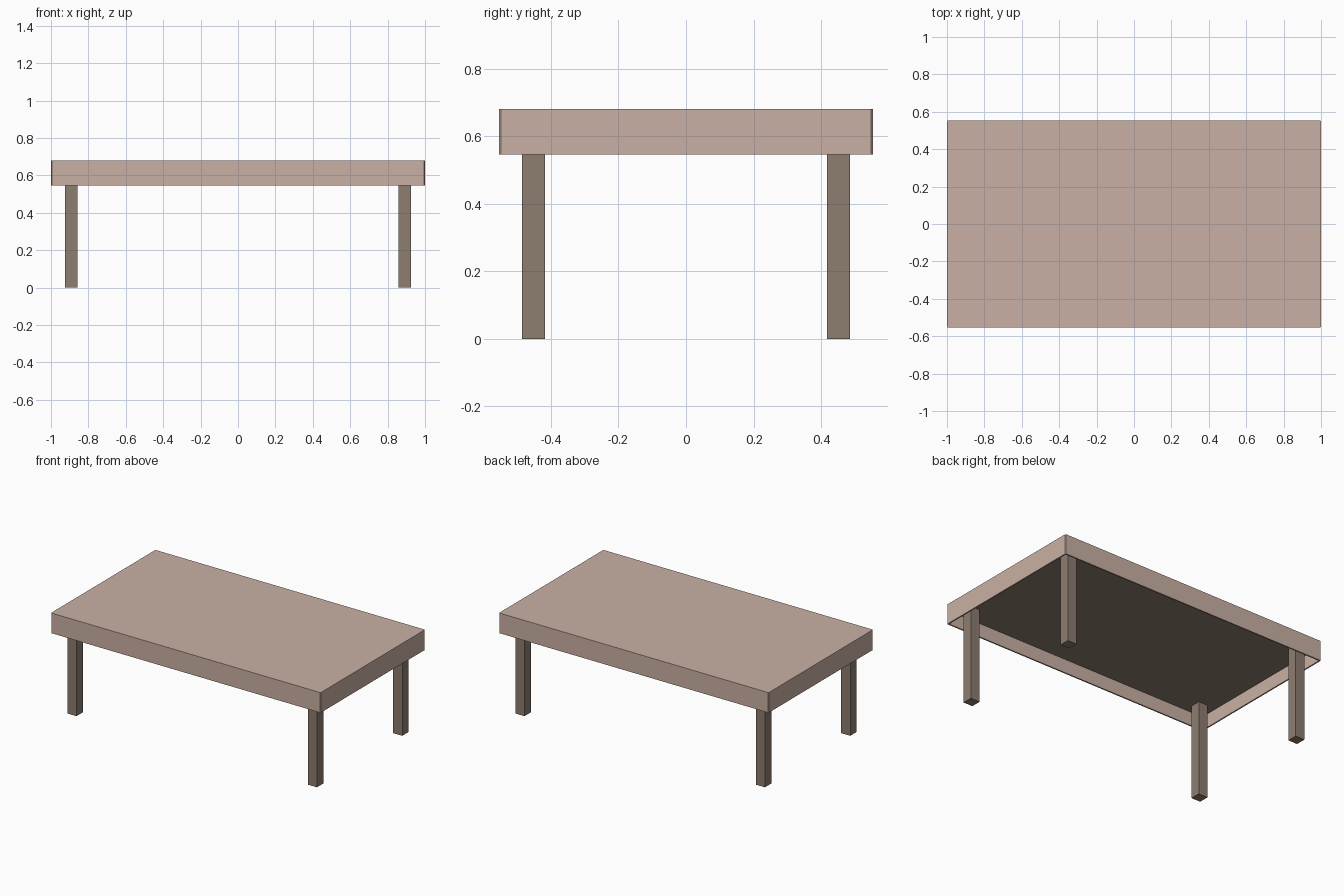
import bpy
import bmesh

cube = bpy.data.objects.get("Cube")
if cube:
    bpy.data.objects.remove(cube, do_unlink=True)

HALF_X, HALF_Y = 1.0, 0.553     # tabletop half sizes
TOP, RIM, PANEL = 0.68, 0.545, 0.637  # heights: top, apron bottom, panel underside
WALL, CHAMFER = 0.01, 0.005


def make_material(name, color):
    mat = bpy.data.materials.new(name)
    mat.use_nodes = True
    mat.diffuse_color = (*color, 1)
    mat.node_tree.nodes["Principled BSDF"].inputs["Base Color"].default_value = (*color, 1)
    return mat


light_wood = make_material("light wood", (0.584, 0.434, 0.366))
dark_wood = make_material("dark wood", (0.266, 0.205, 0.162))


def add_box(name, low, high, materials, shape=None):
    """Box between two corners, with an optional bmesh step."""
    bm = bmesh.new()
    bmesh.ops.create_cube(bm, size=1)
    for v in bm.verts:
        v.co = [lo + (c + 0.5) * (hi - lo) for c, lo, hi in zip(v.co, low, high)]
    if shape:
        shape(bm)
    mesh = bpy.data.meshes.new(name)
    bm.to_mesh(mesh)
    bm.free()
    for mat in materials:
        mesh.materials.append(mat)
    obj = bpy.data.objects.new(name, mesh)
    bpy.context.collection.objects.link(obj)
    return obj


def hollow_tabletop(bm):
    # Chamfer the four upright corners
    uprights = [e for e in bm.edges
                if abs(e.verts[0].co.z - e.verts[1].co.z) > WALL]
    bmesh.ops.bevel(bm, geom=uprights, offset=CHAMFER, segments=1, affect='EDGES')
    bm.normal_update()
    # Inset the underside and push it up to leave a thin apron
    under = min(bm.faces, key=lambda f: f.normal.z)
    bmesh.ops.inset_region(bm, faces=[under], thickness=WALL)
    result = bmesh.ops.extrude_face_region(bm, geom=[under])
    moved = [g for g in result["geom"] if isinstance(g, bmesh.types.BMVert)]
    bmesh.ops.translate(bm, vec=(0, 0, PANEL - RIM), verts=moved)
    if under.is_valid:
        bmesh.ops.delete(bm, geom=[under], context='FACES_ONLY')
    bmesh.ops.recalc_face_normals(bm, faces=bm.faces[:])
    # The recessed underside is dark
    for f in bm.faces:
        z = f.calc_center_median().z
        f.material_index = int(f.normal.z < -0.9 and z > RIM + WALL)


add_box("tabletop", (-HALF_X, -HALF_Y, RIM), (HALF_X, HALF_Y, TOP),
        [light_wood, dark_wood], hollow_tabletop)

# Square legs reaching up to the recessed panel
LEG, LEG_X, LEG_Y = 0.034, 0.892, 0.452
for side, sx in (("left", 1), ("right", -1)):
    for end, sy in (("front", -1), ("back", 1)):
        x, y = sx * LEG_X, sy * LEG_Y
        add_box(f"{end}_{side}_leg", (x - LEG, y - LEG, 0),
                (x + LEG, y + LEG, PANEL), [dark_wood])
